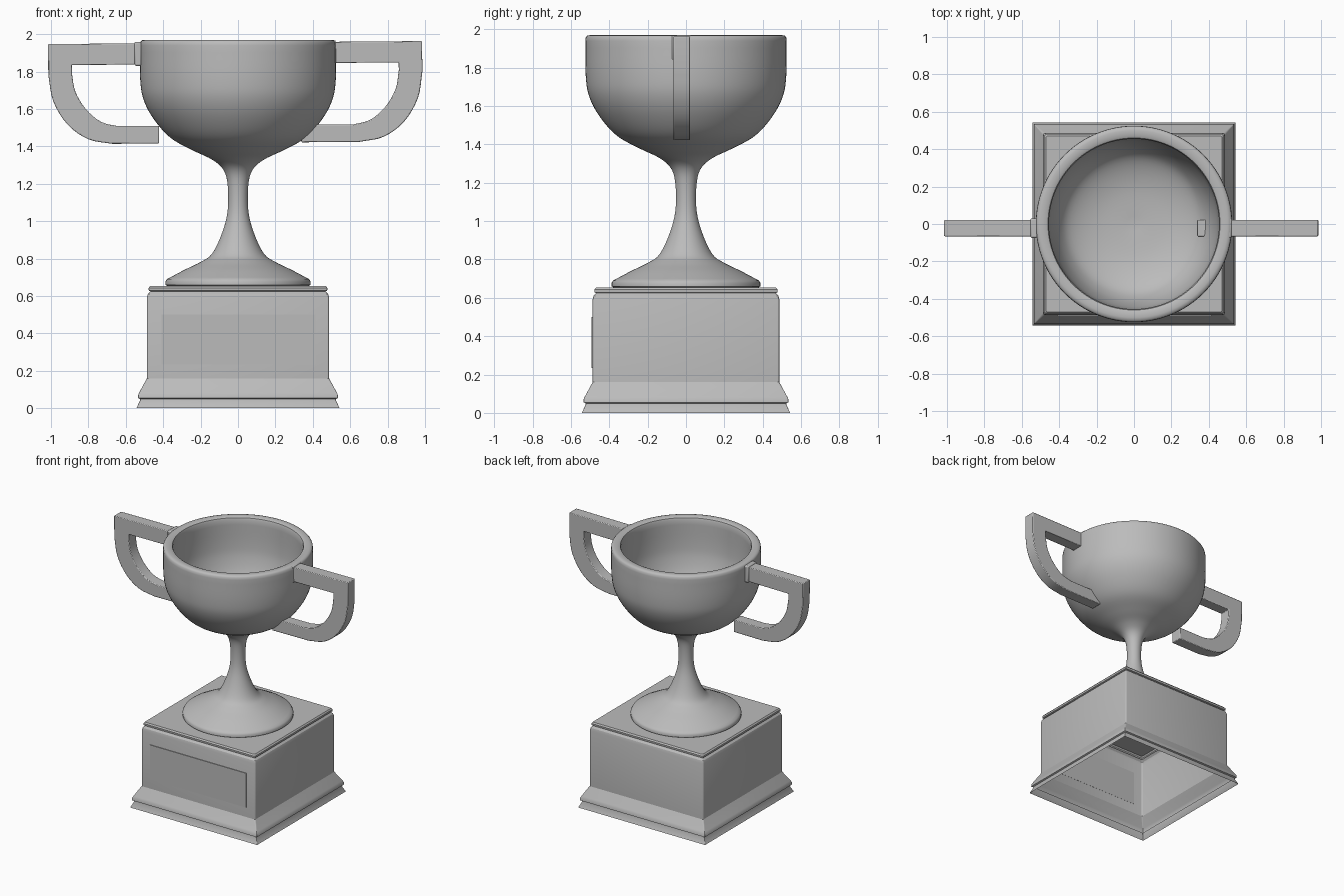
import bpy
import bmesh
import math
from mathutils import Vector

default = bpy.data.objects.get("Cube")
if default:
    bpy.data.objects.remove(default, do_unlink=True)

# One flat grey for the whole trophy
grey = bpy.data.materials.new("plain grey")
grey.use_nodes = True
COLOUR = (0.5, 0.5, 0.5, 1)
grey.diffuse_color = COLOUR
grey.node_tree.nodes["Principled BSDF"].inputs["Base Color"].default_value = COLOUR


def finish(name, bm, angle=35, bevel=0):
    """Turn a bmesh into a shaded, coloured object."""
    mesh = bpy.data.meshes.new(name)
    bm.to_mesh(mesh)
    bm.free()
    obj = bpy.data.objects.new(name, mesh)
    bpy.context.collection.objects.link(obj)
    mesh.materials.append(grey)
    bpy.ops.object.select_all(action="DESELECT")
    obj.select_set(True)
    bpy.context.view_layer.objects.active = obj
    bpy.ops.object.shade_smooth_by_angle(angle=math.radians(angle))
    if bevel:
        mod = obj.modifiers.new("soft edges", "BEVEL")
        mod.width = bevel
        mod.segments = 2
    return obj


def spline(points, steps=5):
    """Smooth curve through the points."""
    pts = [Vector(p) for p in points]
    pts = [pts[0] * 2 - pts[1]] + pts + [pts[-1] * 2 - pts[-2]]
    out = []
    for a, b, c, d in zip(pts, pts[1:], pts[2:], pts[3:]):
        for i in range(steps):
            t = i / steps
            out.append(b + (c - a) * (t / 2) + (a * 2 - b * 5 + c * 4 - d) * (t * t / 2)
                       + (b * 3 - a - c * 3 + d) * (t ** 3 / 2))
    return out + [pts[-2]]


def loft(bm, rings, cap_end=False):
    """Skin closed rings of equal length."""
    loops = [[bm.verts.new(p) for p in ring] for ring in rings]
    n = len(loops[0])
    for low, high in zip(loops, loops[1:]):
        for i in range(n):
            j = (i + 1) % n
            bm.faces.new((low[i], low[j], high[j], high[i]))
    if cap_end:
        bm.faces.new(loops[-1])


def square_ring(half, corner, z):
    ring = []
    for k in range(4):
        for s in range(4):
            a = math.pi / 2 * (k + s / 3)
            mid = math.pi / 2 * k + math.pi / 4
            c = (half - corner) * math.sqrt(2)
            ring.append((c * math.cos(mid) + corner * math.cos(a),
                         c * math.sin(mid) + corner * math.sin(a), z))
    return ring


def box(name, x, y, z, bevel=0):
    bm = bmesh.new()
    bmesh.ops.create_cube(bm, size=1)
    for v in bm.verts:
        v.co = [lo + (hi - lo) * (c + 0.5) for c, (lo, hi) in zip(v.co, (x, y, z))]
    return finish(name, bm, bevel=bevel)


# Plinth: open-bottomed shell with stepped trim (half width, corner, height)
bm = bmesh.new()
steps = [(0.543, 0.003, 0), (0.524, 0.003, 0.042), (0.524, 0.003, 0.05),
         (0.535, 0.003, 0.055), (0.533, 0.003, 0.075), (0.526, 0.004, 0.088),
         (0.487, 0.012, 0.16), (0.487, 0.012, 0.59), (0.482, 0.012, 0.61),
         (0.468, 0.01, 0.625), (0.477, 0.008, 0.629), (0.478, 0.008, 0.643),
         (0.47, 0.008, 0.653)]
loft(bm, [square_ring(*s) for s in steps], cap_end=True)
finish("plinth", bm, 25)

# Plaque on the front
box("plaque", (-0.41, 0.415), (-0.492, -0.486), (0.235, 0.5))

# Cup: foot, stem, bowl, rim and inside turned as one profile
foot = [(0, 0.652), (0.375, 0.652), (0.388, 0.66), (0.388, 0.678)]
outside = spline([(0.38, 0.69), (0.29, 0.738), (0.2, 0.782), (0.14, 0.825), (0.088, 0.93),
                  (0.056, 1.05), (0.055, 1.19), (0.078, 1.275), (0.14, 1.33), (0.24, 1.378),
                  (0.36, 1.445), (0.45, 1.545), (0.505, 1.65), (0.523, 1.76), (0.525, 1.94)])
rim = [(0.523, 1.958), (0.515, 1.967), (0.5, 1.97), (0.472, 1.969), (0.46, 1.963)]
inside = spline([(0.455, 1.95), (0.453, 1.77), (0.44, 1.66), (0.4, 1.545),
                 (0.335, 1.47), (0.2, 1.42), (0, 1.4)])
profile = foot + [tuple(p) for p in outside] + rim + [tuple(p) for p in inside]
bm = bmesh.new()
SIDES = 96
loft(bm, [[(r * math.cos(math.tau * i / SIDES), r * math.sin(math.tau * i / SIDES), z)
           for i in range(SIDES)] for r, z in profile])
bmesh.ops.remove_doubles(bm, verts=bm.verts, dist=0.0001)
finish("cup", bm, 40)

# Handles: bent flat bars, the pair leaning very slightly to one side
MID_Y, HALF_Y = -0.022, 0.044
outer = [(0.49, 1.955), (1, 1.955)] + [tuple(p) for p in spline(
    [(1, 1.79), (0.975, 1.65), (0.9, 1.525), (0.79, 1.445), (0.66, 1.419)], 4)]
inner = [tuple(p) for p in spline(
    [(0.63, 1.513), (0.72, 1.537), (0.8, 1.605), (0.856, 1.7), (0.874, 1.8)], 4)]
for side, name, tip in ((1, "left", 0.35), (-1, "right", 0.41)):
    outline = outer + [(tip, 1.419), (tip, 1.513)] + inner + [(0.874, 1.842), (0.49, 1.842)]
    bm = bmesh.new()
    face = bm.faces.new([bm.verts.new((side * x, MID_Y - HALF_Y, z)) for x, z in outline])
    extruded = bmesh.ops.extrude_face_region(bm, geom=[face])["geom"]
    bmesh.ops.translate(bm, vec=(0, 2 * HALF_Y, 0),
                        verts=[g for g in extruded if isinstance(g, bmesh.types.BMVert)])
    bmesh.ops.recalc_face_normals(bm, faces=bm.faces)
    handle = finish(name + "_handle", bm, 30, bevel=0.005)
    collar = box(name + "_handle_collar", sorted((side * 0.5, side * 0.538)),
                 (MID_Y - HALF_Y - 0.008, MID_Y + HALF_Y + 0.008), (1.835, 1.963), 0.008)
    for part in (handle, collar):
        part.rotation_euler.y = -0.008
